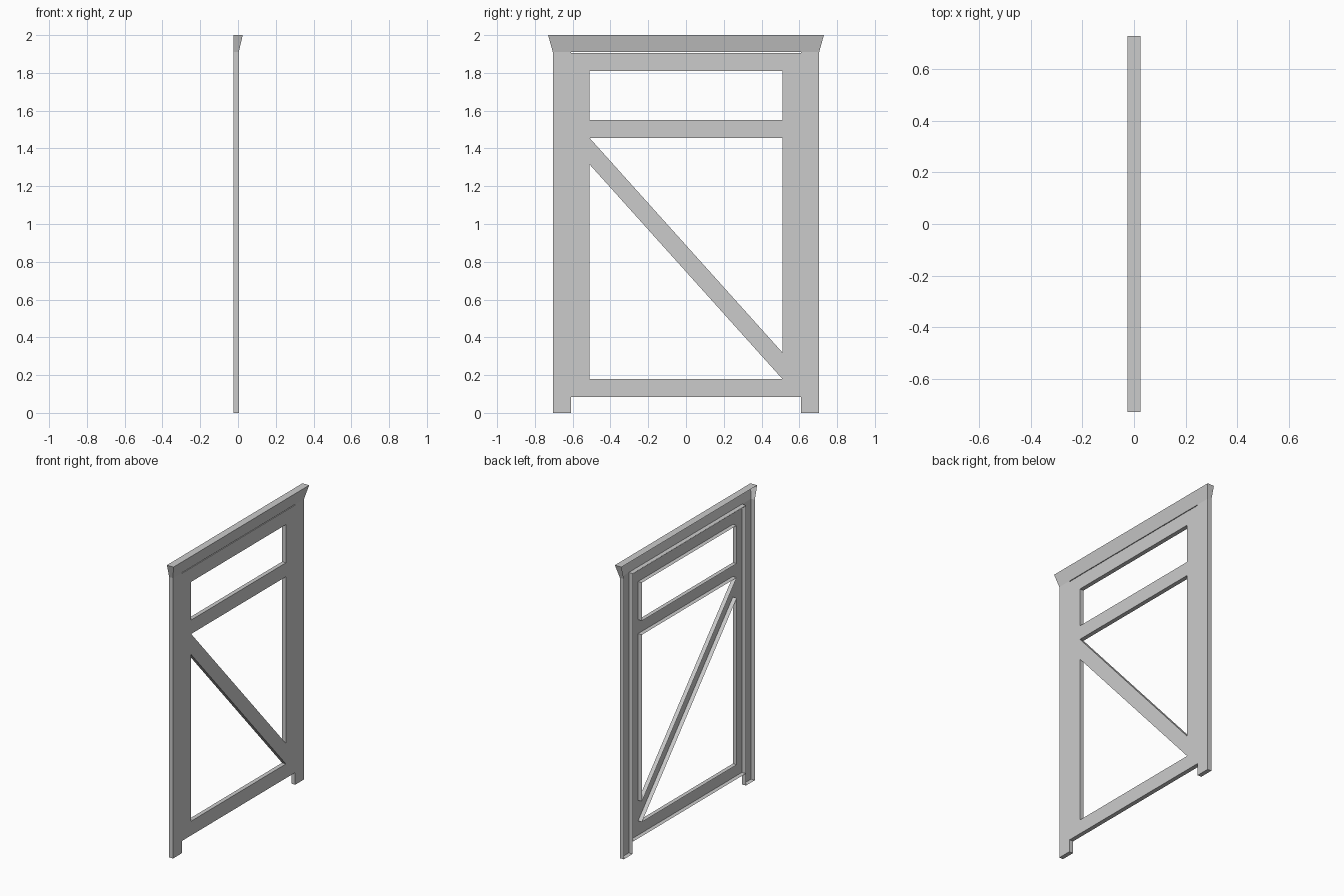
import bpy, bmesh

if "Cube" in bpy.data.objects:
    bpy.data.objects.remove(bpy.data.objects["Cube"])

BACK, FRONT = -0.025, 0.004


def shell(name, polys):
    """Front faces from (y, z[, x]) polygons, with side walls to an open back."""
    bm = bmesh.new()
    cache = {}

    def vert(p):
        key = (round(p[0], 4), round(p[1], 4))
        if key not in cache:
            cache[key] = bm.verts.new((p[2] if len(p) > 2 else FRONT, p[0], p[1]))
        return cache[key]

    for poly in polys:
        f = bm.faces.new([vert(p) for p in poly])
        f.normal_update()
        if f.normal.x < 0:
            f.normal_flip()
    rim = [e for e in bm.edges if e.is_boundary]
    new = bmesh.ops.extrude_edge_only(bm, edges=rim)["geom"]
    for v in new:
        if isinstance(v, bmesh.types.BMVert):
            v.co.x = BACK
    bmesh.ops.recalc_face_normals(bm, faces=bm.faces[:])
    bm.normal_update()
    if max(bm.faces, key=lambda f: f.calc_area()).normal.x < 0:
        bmesh.ops.reverse_faces(bm, faces=bm.faces[:])
    me = bpy.data.meshes.new(name)
    bm.to_mesh(me)
    bm.free()
    ob = bpy.data.objects.new(name, me)
    bpy.context.collection.objects.link(ob)
    return ob


def rail(half, z0, z1):
    return [(-half, z0), (half, z0), (half, z1), (-half, z1)]


# Door frame: two jambs and a flared head
inner, outer, head = 0.61, 0.705, 1.91
jambs = [[(s * inner, 0), (s * outer, 0), (s * outer, head), (s * inner, head)]
         for s in (-1, 1)]
lintel = [(-outer, head), (-inner, head), (inner, head), (outer, head),
          (0.73, 2.0, 0.025), (-0.73, 2.0, 0.025)]
shell("door_frame", jambs + [lintel])

# Door leaf: stiles, three rails and a diagonal brace
a, b, bottom, top = 0.608, 0.51, 0.083, 1.905
rails = [rail(b, bottom, 0.18), rail(b, 1.455, 1.55), rail(b, 1.81, top)]
brace = [(-b, 1.315), (b, 0.18), (b, 0.32), (-b, 1.455)]
stiles = [[(s * a, bottom)]
          + [(s * b, z) for z in (bottom, 0.18, mid, 1.455, 1.55, 1.81, top)]
          + [(s * a, top)]
          for s, mid in ((-1, 1.315), (1, 0.32))]
shell("door_leaf", rails + [brace] + stiles)
